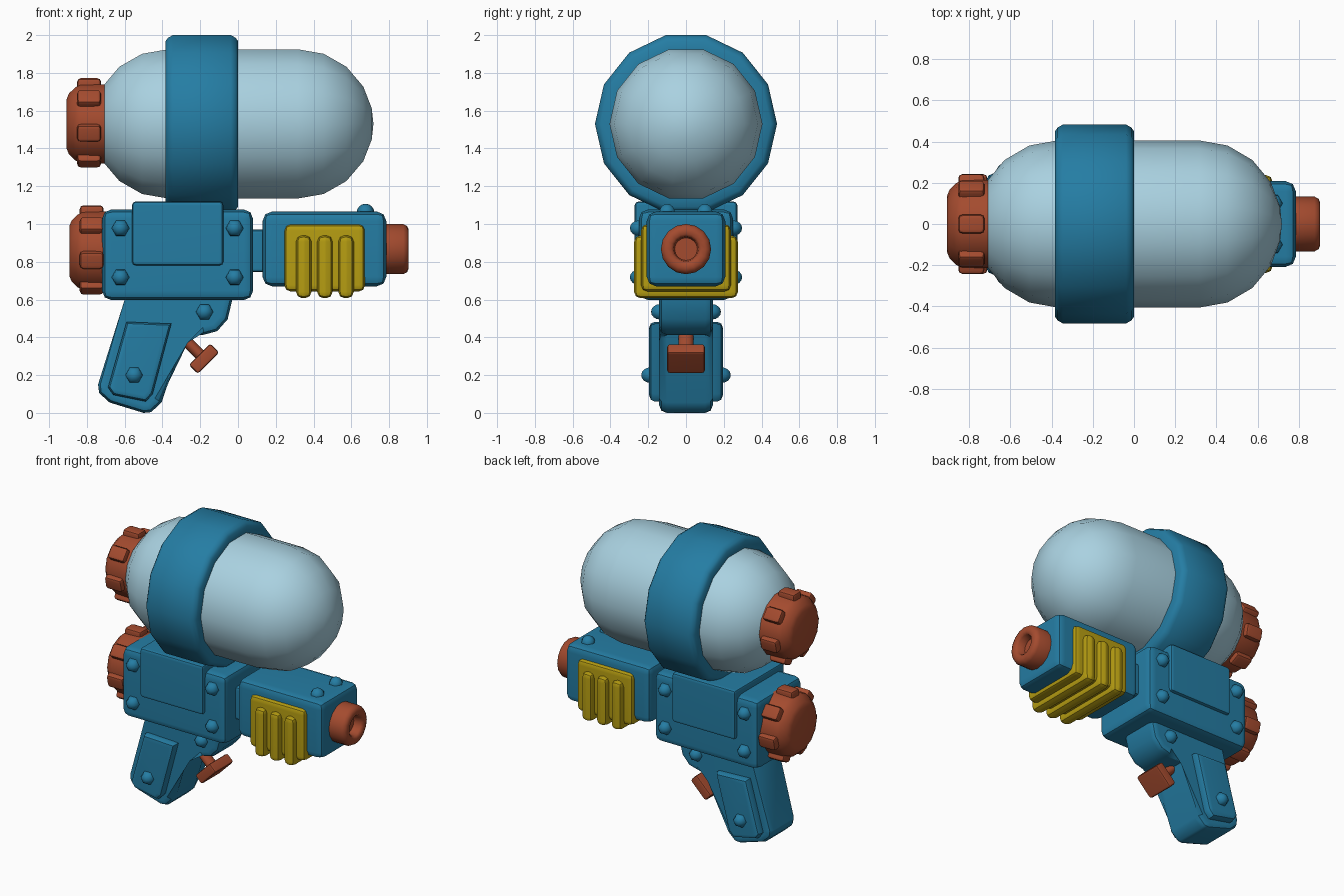
import bpy, bmesh, math
from mathutils import Matrix, Vector

if "Cube" in bpy.data.objects:
    bpy.data.objects.remove(bpy.data.objects["Cube"])


def material(name, rgb):
    m = bpy.data.materials.new(name)
    m.diffuse_color = (*rgb, 1)
    m.use_nodes = True
    m.node_tree.nodes["Principled BSDF"].inputs["Base Color"].default_value = m.diffuse_color
    return m


BLUE = material("blue plastic", (0.018, 0.205, 0.37))
RED = material("rust red plastic", (0.37, 0.07, 0.028))
YELLOW = material("yellow grip", (0.47, 0.34, 0.006))
TANK = material("pale blue tank", (0.40, 0.64, 0.75))


def finish(name, bm, mat, flat_weight=True, angle=40):
    bmesh.ops.recalc_face_normals(bm, faces=bm.faces)
    me = bpy.data.meshes.new(name)
    bm.to_mesh(me)
    bm.free()
    ob = bpy.data.objects.new(name, me)
    bpy.context.collection.objects.link(ob)
    me.materials.append(mat)
    bpy.ops.object.select_all(action='DESELECT')
    ob.select_set(True)
    bpy.context.view_layer.objects.active = ob
    bpy.ops.object.shade_smooth_by_angle(angle=math.radians(angle))
    if flat_weight:
        ob.modifiers.new("weighted normals", 'WEIGHTED_NORMAL').keep_sharp = True
    return ob


def box(name, xr, yr, zr, mat, bevel, seg=2, matrix=None):
    """Rounded box from ranges, optionally transformed."""
    bm = bmesh.new()
    bmesh.ops.create_cube(bm, size=1)
    for v in bm.verts:
        v.co = Vector([(r[0] + r[1]) / 2 + c * (r[1] - r[0])
                       for r, c in zip((xr, yr, zr), v.co)])
    bmesh.ops.bevel(bm, geom=bm.edges[:], offset=bevel, segments=seg,
                    profile=0.5, affect='EDGES', clamp_overlap=True)
    if matrix:
        bm.transform(matrix)
    return finish(name, bm, mat)


def prism(name, pts, y0, y1, mat, bevel):
    """Side profile (x, z) extruded along y with rounded rims."""
    bm = bmesh.new()
    a = [bm.verts.new((x, y0, z)) for x, z in pts]
    b = [bm.verts.new((x, y1, z)) for x, z in pts]
    bm.faces.new(a)
    bm.faces.new(b[::-1])
    n = len(pts)
    for i in range(n):
        j = (i + 1) % n
        bm.faces.new((a[i], b[i], b[j], a[j]))
    rims = [e for e in bm.edges if abs(e.verts[0].co.y - e.verts[1].co.y) < 1e-6]
    bmesh.ops.bevel(bm, geom=rims, offset=bevel, segments=2, profile=0.5,
                    affect='EDGES', clamp_overlap=False)
    return finish(name, bm, mat)


def lathe(name, prof, z, mat, n=14, angle=40):
    """Revolve (x, radius) points around the x axis at height z."""
    bm = bmesh.new()
    rings = []
    for x, r in prof:
        if r < 1e-5:
            rings.append([bm.verts.new((x, 0, z))] * n)
        else:
            rings.append([bm.verts.new((x, r * math.cos(math.tau * i / n),
                                        z + r * math.sin(math.tau * i / n)))
                          for i in range(n)])
    for p, q in zip(rings, rings[1:]):
        for i in range(n):
            j = (i + 1) % n
            bm.faces.new(list(dict.fromkeys((p[i], p[j], q[j], q[i]))))
    return finish(name, bm, mat, False, angle)


def bolt(name, loc, upright=False):
    bm = bmesh.new()
    bmesh.ops.create_uvsphere(bm, u_segments=6, v_segments=8, radius=0.047)
    m = Matrix.Rotation(math.radians(30), 4, 'Z')
    if not upright:
        m = Matrix.Rotation(math.radians(90), 4, 'X') @ m
    bm.transform(Matrix.Translation(loc) @ m)
    finish(name, bm, BLUE, False, 65)


# Water tank: capsule with rounded ends
TZ, TR = 1.53, 0.405
arc = [math.radians(a) for a in (0, 20, 40, 60, 78, 90)]
right = [(0.317 + 0.4 * math.sin(a), TR * math.cos(a)) for a in arc]
left = [(-0.054 - x, r) for x, r in reversed(right)]
lathe("tank", left + right, TZ, TANK, angle=60)

# Strap around the tank
lathe("tank_strap", [(-0.383, 0.39), (-0.383, 0.45), (-0.37, 0.468), (-0.345, 0.482),
                     (-0.038, 0.482), (-0.013, 0.468), (0, 0.45), (0, 0.39)], TZ, BLUE)


# Knurled caps on the tank and on the body
def cap(name, x, z):
    lathe(name, [(x, 0), (x, 0.135), (x + 0.012, 0.165), (x + 0.045, 0.198),
                 (x + 0.07, 0.21), (x + 0.21, 0.215), (x + 0.21, 0)], z, RED)
    for k in range(7):
        m = (Matrix.Translation((0, 0, z))
             @ Matrix.Rotation(math.tau * k / 7, 4, 'X'))
        box(f"{name}_ridge_{k + 1}", (x + 0.055, x + 0.182), (-0.046, 0.046),
            (0.15, 0.242), RED, 0.02, matrix=m)


cap("tank_cap", -0.907, TZ)
cap("body_cap", -0.893, 0.857)

# Body, saddle panel under the strap, and neck
box("body", (-0.72, 0.08), (-0.25, 0.25), (0.597, 1.077), BLUE, 0.05)
box("saddle_panel", (-0.562, -0.077), (-0.272, 0.272), (0.78, 1.12), BLUE, 0.022)
box("neck", (0.05, 0.16), (-0.14, 0.14), (0.745, 0.97), BLUE, 0.02)

# Fore-end with yellow pump grip and ribs
box("fore_end", (0.13, 0.785), (-0.208, 0.208), (0.67, 1.066), BLUE, 0.05)
box("pump_grip", (0.245, 0.673), (-0.238, 0.238), (0.642, 1.0), YELLOW, 0.035)
for i, x in enumerate((0.348, 0.46, 0.572)):
    box(f"grip_rib_{i + 1}", (x - 0.041, x + 0.041), (-0.275, 0.275),
        (0.607, 0.94), YELLOW, 0.034)

# Nozzle with recessed bore
lathe("nozzle", [(0.76, 0), (0.76, 0.133), (0.875, 0.133), (0.895, 0.122), (0.903, 0.105),
                 (0.903, 0.08), (0.89, 0.066), (0.84, 0.06), (0.84, 0)], 0.867, RED, 16, 50)

# Handle and its side plates
prism("handle", [(-0.585, 0.65), (-0.6, 0.6), (-0.741, 0.15), (-0.735, 0.105), (-0.68, 0.055),
                 (-0.5, 0.0), (-0.46, 0.004), (-0.405, 0.055), (-0.295, 0.412),
                 (-0.18, 0.414), (-0.11, 0.433), (-0.055, 0.495), (-0.03, 0.6),
                 (-0.03, 0.65)], -0.142, 0.142, BLUE, 0.04)
plate = [(-0.59, 0.482), (-0.353, 0.472), (-0.452, 0.1), (-0.488, 0.06),
         (-0.66, 0.095), (-0.688, 0.135)]
for s, side in ((-1, "front"), (1, "back")):
    prism(f"handle_plate_{side}", plate, s * 0.1, s * 0.195, BLUE, 0.03)
    # Bolts on each side
    for i, (x, z) in enumerate(((-0.622, 0.978), (-0.018, 0.978),
                                (-0.622, 0.718), (-0.018, 0.718))):
        bolt(f"body_bolt_{side}_{i + 1}", (x, s * 0.25, z))
    bolt(f"handle_bolt_{side}", (-0.55, s * 0.19, 0.2))
    bolt(f"guard_bolt_{side}", (-0.177, s * 0.138, 0.535))
    bolt(f"fore_end_bolt_{side}", (0.675, s * 0.1, 1.06), True)

# Trigger: stem and crossways head, tilted 45 degrees
tilt = Matrix.Translation((-0.18, 0, 0.287)) @ Matrix.Rotation(math.radians(-45), 4, 'Y')
box("trigger_head", (-0.08, 0.08), (-0.1, 0.1), (-0.034, 0.034), RED, 0.014, matrix=tilt)
bm = bmesh.new()
bmesh.ops.create_cone(bm, cap_ends=True, segments=12, radius1=0.04, radius2=0.04, depth=0.26)
bm.transform(tilt @ Matrix.Translation((0, 0, 0.13))
             @ Matrix.Diagonal((0.75, 1, 1, 1)))
finish("trigger_stem", bm, RED, False)
